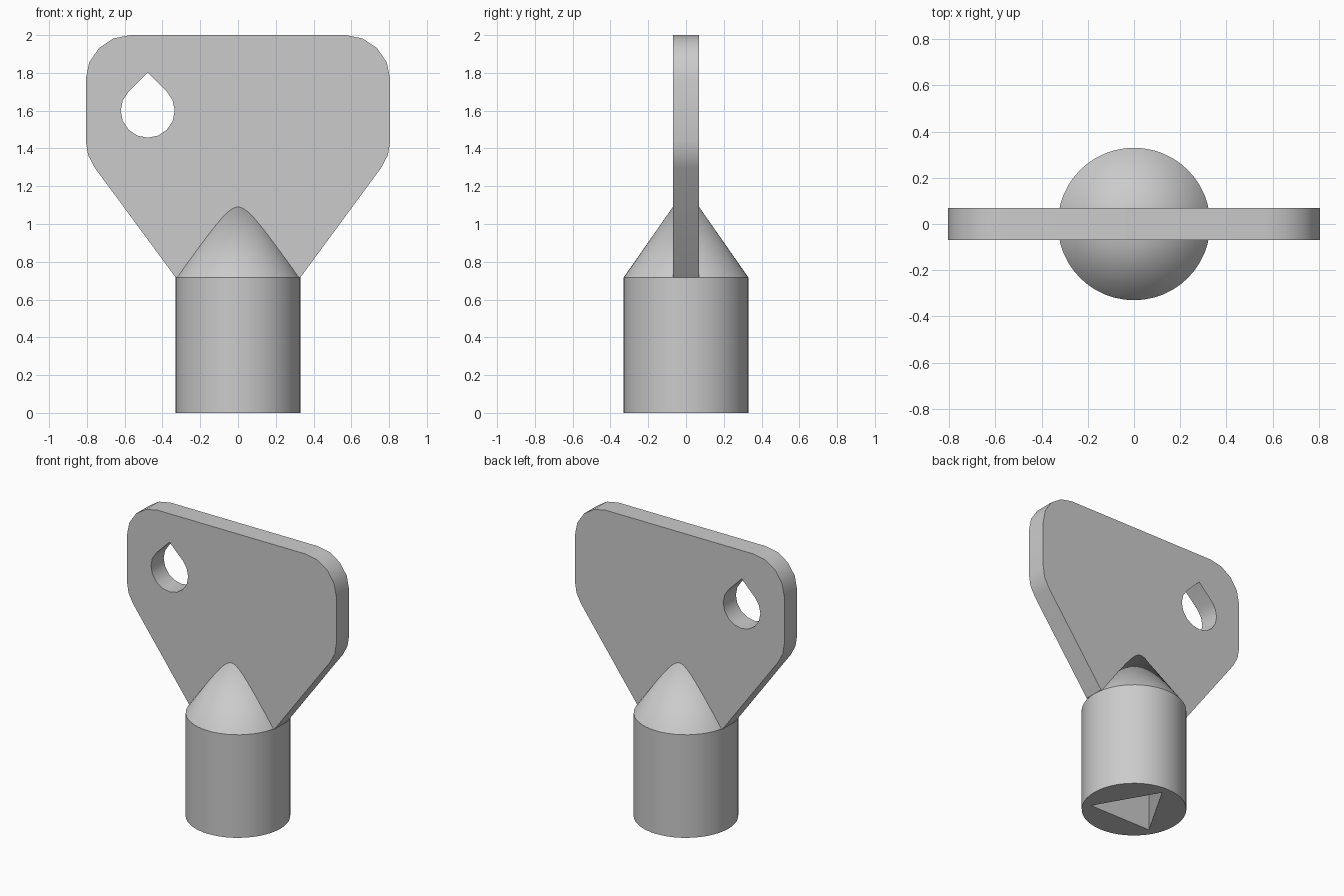
import bpy
import bmesh
from math import cos, sin, radians, pi

if "Cube" in bpy.data.objects:
    bpy.data.objects.remove(bpy.data.objects["Cube"])

RADIUS, SHOULDER, APEX = 0.33, 0.717, 1.19
HALF_THICK = 0.07

steel = bpy.data.materials.new("grey_metal")
steel.use_nodes = True
grey = (0.6, 0.6, 0.6, 1)
steel.diffuse_color = grey
steel.node_tree.nodes["Principled BSDF"].inputs["Base Color"].default_value = grey


def arc(cx, cz, r, start, end, steps):
    angles = [radians(start + (end - start) * i / steps) for i in range(steps + 1)]
    return [(cx + r * cos(a), cz + r * sin(a)) for a in angles]


def activate(obj):
    bpy.ops.object.select_all(action='DESELECT')
    obj.select_set(True)
    bpy.context.view_layer.objects.active = obj


def finish(obj):
    obj.data.materials.clear()
    obj.data.materials.append(steel)
    activate(obj)
    bpy.ops.object.shade_smooth_by_angle(angle=radians(30))


def mesh_object(name, bm):
    bmesh.ops.recalc_face_normals(bm, faces=bm.faces)
    mesh = bpy.data.meshes.new(name)
    bm.to_mesh(mesh)
    bm.free()
    obj = bpy.data.objects.new(name, mesh)
    bpy.context.collection.objects.link(obj)
    return obj


def ring(bm, r, z, count, turn=0.0):
    return [bm.verts.new((r * cos(turn + 2 * pi * i / count),
                          r * sin(turn + 2 * pi * i / count), z)) for i in range(count)]


def bridge(bm, low, high):
    n = len(low)
    for i in range(n):
        bm.faces.new((low[i], low[(i + 1) % n], high[(i + 1) % n], high[i]))


# Barrel with a conical shoulder
bm = bmesh.new()
sides = 48
base, top = ring(bm, RADIUS, 0, sides), ring(bm, RADIUS, SHOULDER, sides)
bm.faces.new(base)
bridge(bm, base, top)
tip = bm.verts.new((0, 0, APEX))
for i in range(sides):
    bm.faces.new((top[i], top[(i + 1) % sides], tip))
barrel = mesh_object("barrel", bm)

# Three-sided socket cut up into the barrel
bm = bmesh.new()
low, high = ring(bm, 0.275, -0.1, 3, pi / 2), ring(bm, 0.275, 0.55, 3, pi / 2)
bm.faces.new(low)
bm.faces.new(high)
bridge(bm, low, high)
cutter = mesh_object("socket_cutter", bm)
cutter.hide_render = True
cut = barrel.modifiers.new("socket", 'BOOLEAN')
cut.operation = 'DIFFERENCE'
cut.solver = 'EXACT'
cut.object = cutter
activate(barrel)
bpy.ops.object.modifier_apply(modifier=cut.name)
bpy.data.objects.remove(cutter)
finish(barrel)

# Flat handle plate: mirrored outline with a teardrop hole
right = [(RADIUS, SHOULDER)] + arc(0.57, 1.44, 0.236, -37, 0, 2) + arc(0.57, 1.764, 0.236, 0, 90, 4)
outline = right + [(-x, z) for x, z in reversed(right)]
hole = arc(-0.478, 1.6, 0.143, 135, 405, 12) + [(-0.478, 1.802)]

curve = bpy.data.curves.new("handle_plate", 'CURVE')
curve.dimensions = '2D'
curve.fill_mode = 'BOTH'
curve.extrude = HALF_THICK
for points in (outline, hole):
    spline = curve.splines.new('POLY')
    spline.points.add(len(points) - 1)
    for point, (x, z) in zip(spline.points, points):
        point.co = (x, z, 0, 1)
    spline.use_cyclic_u = True
plate = bpy.data.objects.new("handle_plate", curve)
plate.rotation_euler.x = pi / 2
bpy.context.collection.objects.link(plate)
activate(plate)
bpy.ops.object.convert(target='MESH')
plate = bpy.context.view_layer.objects.active
bpy.ops.object.transform_apply(location=False, rotation=True, scale=False)

# Weld the plate's caps to its rim
bm = bmesh.new()
bm.from_mesh(plate.data)
bmesh.ops.remove_doubles(bm, verts=bm.verts, dist=0.0005)
bmesh.ops.recalc_face_normals(bm, faces=bm.faces)
bm.to_mesh(plate.data)
bm.free()
finish(plate)
